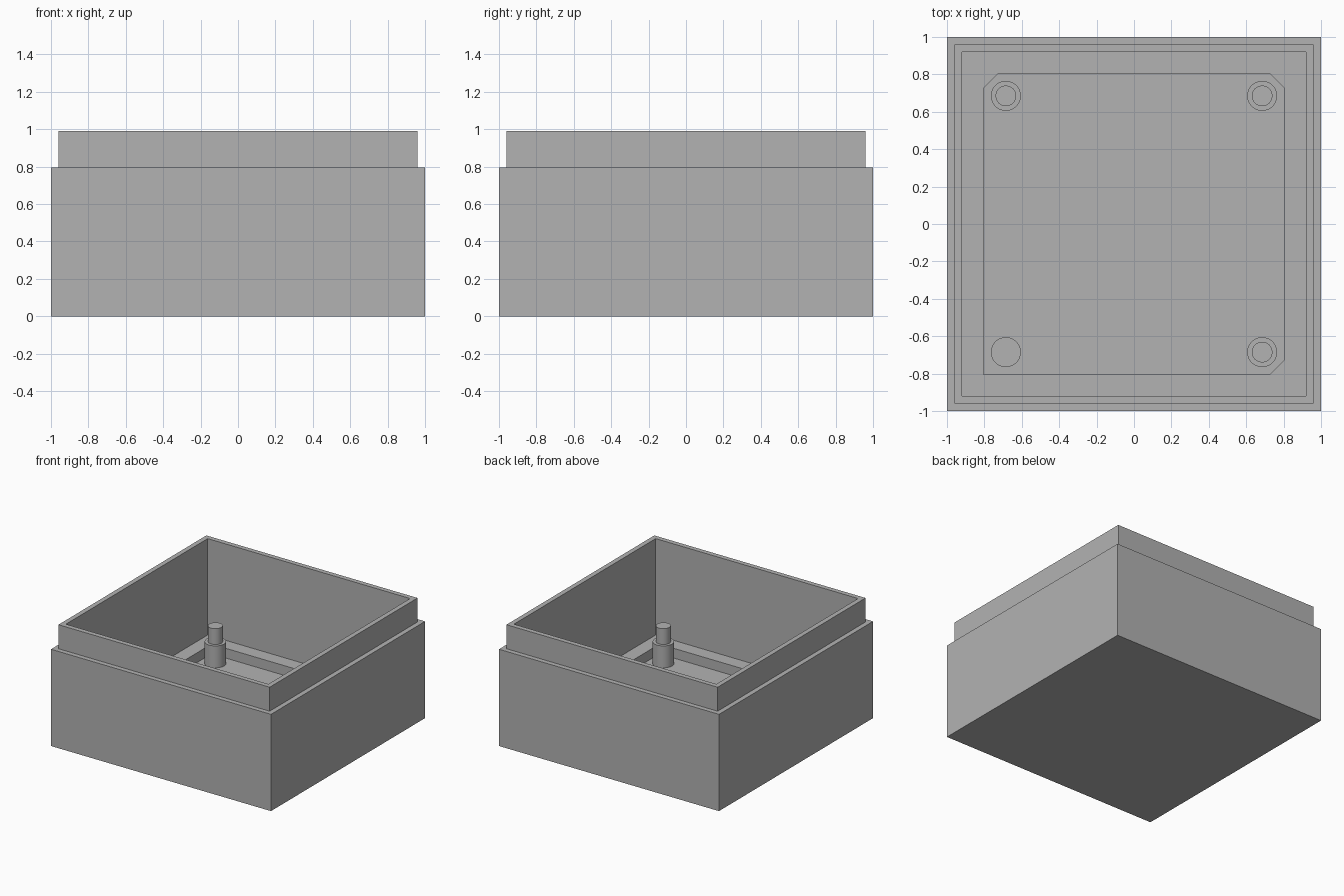
import bpy
import bmesh
from mathutils import Matrix

cube = bpy.data.objects.get("Cube")
if cube:
    bpy.data.objects.remove(cube)

# Main dimensions
LEDGE_Z, TOP_Z = 0.795, 0.992
FLOOR_Z, RECESS_Z = 0.20, 0.12
RECESS, CHAMFER = 0.805, 0.08
POST_POS, SHOULDER_Z, PIN_Z = 0.685, 0.30, 0.43

grey = bpy.data.materials.new("plain grey")
grey.use_nodes = True
colour = (0.448, 0.448, 0.448, 1)
grey.diffuse_color = colour
grey.node_tree.nodes["Principled BSDF"].inputs["Base Color"].default_value = colour


def add_object(name, bm):
    bmesh.ops.recalc_face_normals(bm, faces=bm.faces)
    mesh = bpy.data.meshes.new(name)
    bm.to_mesh(mesh)
    bm.free()
    mesh.materials.append(grey)
    obj = bpy.data.objects.new(name, mesh)
    bpy.context.collection.objects.link(obj)
    return obj


def add_ring(bm, points, z):
    return [bm.verts.new((x, y, z)) for x, y in points]


def square(half):
    return [(-half, -half), (half, -half), (half, half), (-half, half)]


def bridge(bm, lower, upper):
    n = len(lower)
    for i in range(n):
        j = (i + 1) % n
        bm.faces.new((lower[i], lower[j], upper[j], upper[i]))


def ring_edges(bm, ring):
    return [bm.edges.get((v, ring[i - 1])) for i, v in enumerate(ring)]


# Box shell: outer wall, ledge, raised lip, inner wall
bm = bmesh.new()
profile = [(1, 0), (1, LEDGE_Z), (0.96, LEDGE_Z), (0.96, TOP_Z),
           (0.92, TOP_Z), (0.92, FLOOR_Z)]
rings = [add_ring(bm, square(half), z) for half, z in profile]
bm.faces.new(rings[0])
for lower, upper in zip(rings, rings[1:]):
    bridge(bm, lower, upper)

# Floor recess: three chamfered corners, one square corner
r, c = RECESS, RECESS - CHAMFER
outline = [(-r, -r), (c, -r), (r, -c), (r, c), (c, r), (-c, r), (-r, c)]
recess_top = add_ring(bm, outline, FLOOR_Z)
recess_floor = add_ring(bm, outline, RECESS_Z)
bridge(bm, recess_floor, recess_top)
bm.faces.new(recess_floor)
rim = ring_edges(bm, rings[-1]) + ring_edges(bm, recess_top)
bmesh.ops.triangle_fill(bm, edges=rim, use_beauty=True)
add_object("box_shell", bm)


# Round posts, three of them with a locating pin
def add_cylinder(name, x, y, radius, bottom, top):
    bm = bmesh.new()
    bmesh.ops.create_cone(bm, cap_ends=True, segments=48, radius1=radius,
                          radius2=radius, depth=top - bottom,
                          matrix=Matrix.Translation((x, y, (top + bottom) / 2)))
    obj = add_object(name, bm)
    bpy.ops.object.select_all(action="DESELECT")
    obj.select_set(True)
    bpy.context.view_layer.objects.active = obj
    bpy.ops.object.shade_smooth_by_angle()


for side, sx in (("right", -1), ("left", 1)):
    for end, sy in (("front", -1), ("back", 1)):
        x, y = sx * POST_POS, sy * POST_POS
        add_cylinder(f"post_{end}_{side}", x, y, 0.08, RECESS_Z, SHOULDER_Z)
        if (side, end) != ("right", "front"):
            add_cylinder(f"pin_{end}_{side}", x, y, 0.055, SHOULDER_Z, PIN_Z)
